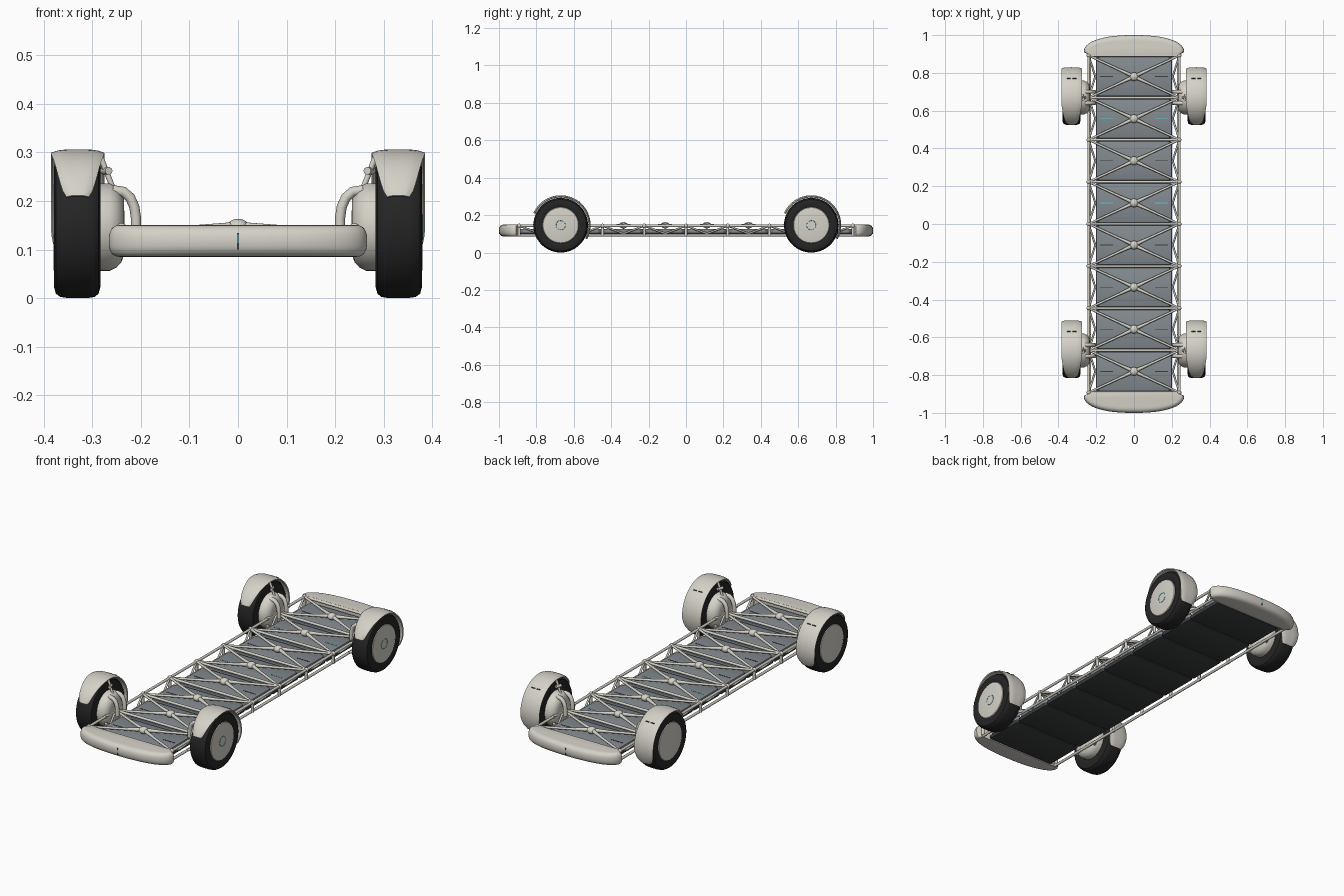
import bpy, bmesh, math
from mathutils import Vector

if "Cube" in bpy.data.objects:
    bpy.data.objects.remove(bpy.data.objects["Cube"])


def mat(name, c):
    m = bpy.data.materials.new(name)
    m.diffuse_color = (*c, 1)
    m.use_nodes = True
    m.node_tree.nodes["Principled BSDF"].inputs["Base Color"].default_value = m.diffuse_color
    return m


CREAM = mat("cream_paint", (0.66, 0.64, 0.57))
RUBBER = mat("rubber", (0.018, 0.018, 0.018))
PANEL = mat("panel_grey", (0.23, 0.26, 0.28))
DARK = mat("tray_dark", (0.045, 0.048, 0.05))
CYAN = mat("cyan_light", (0.1, 0.6, 0.75))
WZ, WY = 0.146, 0.67
BAY = 1.784 / 8


def select(ob):
    bpy.ops.object.select_all(action='DESELECT')
    ob.select_set(True)
    bpy.context.view_layer.objects.active = ob


def finish(name, bm, m, angle=35):
    bmesh.ops.recalc_face_normals(bm, faces=bm.faces)
    me = bpy.data.meshes.new(name)
    bm.to_mesh(me)
    bm.free()
    ob = bpy.data.objects.new(name, me)
    bpy.context.collection.objects.link(ob)
    me.materials.append(m)
    select(ob)
    bpy.ops.object.shade_smooth_by_angle(angle=math.radians(angle))
    return ob


def skin(bm, rings, closed=True):
    """Join consecutive point rings with quads."""
    vs = [[bm.verts.new(p) for p in r] for r in rings]
    n = len(vs[0])
    for a, b in zip(vs, vs[1:]):
        for i in range(n if closed else n - 1):
            j = (i + 1) % n
            bm.faces.new((a[i], a[j], b[j], b[i]))
    return vs


def lathe(name, profile, side, y, m, n=56):
    """Revolve (x, radius) points around the axle."""
    bm = bmesh.new()
    rings = [[(side * x, y + r * math.cos(2 * math.pi * i / n), WZ + r * math.sin(2 * math.pi * i / n))
              for i in range(n)] for x, r in profile]
    vs = skin(bm, rings)
    bm.faces.new(vs[0])
    bm.faces.new(vs[-1])
    return finish(name, bm, m)


def tubes(name, paths, radius, m=CREAM, radii=None, res=3):
    cu = bpy.data.curves.new(name, 'CURVE')
    cu.dimensions = '3D'
    cu.bevel_depth = radius
    cu.bevel_resolution = res
    cu.use_fill_caps = True
    for p in paths:
        s = cu.splines.new('POLY')
        s.points.add(len(p) - 1)
        for i, c in enumerate(p):
            s.points[i].co = (*c, 1)
            s.points[i].radius = radii[i] if radii else 1
    ob = bpy.data.objects.new(name, cu)
    bpy.context.collection.objects.link(ob)
    cu.materials.append(m)
    select(ob)
    bpy.ops.object.convert(target='MESH')
    bpy.ops.object.shade_smooth_by_angle(angle=math.radians(50))


def slab(name, hx, hy, y, z0, z1, cut, m):
    """Panel with chamfered corners and softened edges."""
    bm = bmesh.new()
    out = [(hx, hy - cut), (hx - cut, hy), (cut - hx, hy), (-hx, hy - cut),
           (-hx, cut - hy), (cut - hx, -hy), (hx - cut, -hy), (hx, cut - hy)]
    vs = skin(bm, [[(a, y + b, z) for a, b in out] for z in (z0, z1)])
    bm.faces.new(vs[0])
    bm.faces.new(vs[1])
    bmesh.ops.bevel(bm, geom=bm.edges[:], offset=0.004, segments=2, affect='EDGES', profile=0.5)
    return finish(name, bm, m)


def box(name, c, s, m):
    bm = bmesh.new()
    bmesh.ops.create_cube(bm, size=1)
    for v in bm.verts:
        v.co = Vector(c) + v.co * Vector(s)
    return finish(name, bm, m)


# Deck: battery panels, trays and marker slots
bounds = [-0.892 + BAY * i for i in range(9)]
mids = [b + BAY / 2 for b in bounds[:-1]]
for i, y in enumerate(mids):
    slab(f"tray_{i}", 0.2, 0.109, y, 0.085, 0.104, 0.006, DARK)
    slab(f"deck_panel_{i}", 0.2, 0.104, y, 0.103, 0.127, 0.016, PANEL)
    for sx in (-1, 1):
        box(f"panel_slot_{i}", (sx * 0.145, y, 0.1272), (0.07, 0.004, 0.002), CYAN if i in (4, 6) else DARK)

# Space frame: rails, cross tubes, posts and lacing
RX, ZT, ZB = 0.24, 0.143, 0.093
tubes("frame_rails", [[(s * x, -0.91, z), (s * x, 0.91, z)] for s in (-1, 1) for x, z in ((RX, ZT), (RX - 0.006, ZB))], 0.007)
tubes("cross_tubes", [[(-RX, y, ZT), (RX, y, ZT)] for y in bounds], 0.007)
tubes("frame_posts", [[(s * RX, y, ZB), (s * RX, y, ZT)] for s in (-1, 1) for y in bounds], 0.008)
tubes("side_lacing", [[(s * RX, b, ZT), (s * 0.205, y, ZB + 0.008), (s * RX, b + BAY, ZT)]
                      for s in (-1, 1) for b, y in zip(bounds, mids)], 0.0055)
tubes("deck_braces", [[(s * RX, y + t * BAY / 2, ZT), (s * 0.08, y + t * BAY / 6, 0.1445), (0, y, 0.147)]
                      for s in (-1, 1) for t in (-1, 1) for y in mids], 0.007, radii=(0.85, 0.95, 1.5))
bm = bmesh.new()
for pts in [(s * RX, y, ZT) for s in (-1, 1) for y in bounds]:
    r = bmesh.ops.create_uvsphere(bm, u_segments=12, v_segments=8, radius=0.0115)
    bmesh.ops.translate(bm, verts=r['verts'], vec=pts)
finish("rail_joints", bm, CREAM, 60)
bm = bmesh.new()
for y in mids:
    r = bmesh.ops.create_uvsphere(bm, u_segments=24, v_segments=12, radius=0.023)
    for v in r['verts']:
        v.co = (v.co.x, v.co.y + y, v.co.z * 0.75 + 0.146)
finish("brace_nodes", bm, CREAM, 60)

# Bumpers: half-ellipse plan with a rounded section
for side, label in ((-1, "front"), (1, "rear")):
    bm = bmesh.new()
    rings = []
    for k in range(13):
        ph = math.radians(-88 + 176 * k / 12)
        ins = 0.034 * (1 - math.cos(ph) ** 0.75)
        z = 0.1175 + 0.0325 * math.copysign(abs(math.sin(ph)) ** 0.8, ph)
        ring = []
        for i in range(41):
            t = math.pi * i / 40
            c, s = math.cos(t), math.sin(t)
            x = (0.266 - ins * 0.7) * math.copysign(abs(c) ** 0.85, c)
            ring.append((x, side * (0.91 + (0.09 - ins) * s ** 0.9), z))
        ring += [(-0.235, side * 0.894, z), (0.235, side * 0.894, z)]
        rings.append(ring)
    vs = skin(bm, rings)
    bm.faces.new(vs[0])
    bm.faces.new(vs[-1])
    finish(label + "_bumper", bm, CREAM, 50)
    box(label + "_bumper_seam", (0, side * 0.9985, 0.117), (0.004, 0.003, 0.034), DARK)
    box(label + "_bumper_light", (0, side * 0.999, 0.122), (0.003, 0.003, 0.018), CYAN)

# Wheel corners
TYRE = [(0.288, 0.09), (0.284, 0.105), (0.283, 0.122), (0.287, 0.137), (0.295, 0.1435), (0.31, 0.146),
        (0.35, 0.146), (0.366, 0.1435), (0.375, 0.137), (0.379, 0.122), (0.378, 0.105), (0.374, 0.095)]
COVER = [(0.30, 0.096), (0.374, 0.097), (0.378, 0.094), (0.3795, 0.088), (0.380, 0.02)]
HOUSING = [(0.234, 0.03), (0.235, 0.058), (0.240, 0.072), (0.25, 0.083), (0.264, 0.09), (0.292, 0.09)]


def fender(name, s, y):
    """Curved shell: tapered nose in front, full width down the back."""
    bm = bmesh.new()
    rings = []
    n = 36
    for k in range(n + 1):
        u = k / n
        a = math.radians(24 + 184 * u)
        hw = 0.055 * min(1, 0.42 + 0.58 * min(1, u / 0.3) ** 0.6, 0.6 + 0.4 * min(1, (1 - u) / 0.13) ** 0.5)
        sect = []
        for j in range(9):
            q = -1 + j / 4
            sect.append((q * hw, 0.160 - 0.007 * abs(q) ** 4))
        sect += [(x * 0.95, r - 0.005) for x, r in reversed(sect)]
        rings.append([(s * (0.33 + x), y - r * math.cos(a), WZ + r * math.sin(a)) for x, r in sect])
    vs = skin(bm, rings)
    bm.faces.new(vs[0])
    bm.faces.new(vs[-1])
    finish(name, bm, CREAM, 40)


for y, fr in ((-WY, "front"), (WY, "rear")):
    for s, lr in ((-1, "left"), (1, "right")):
        tag = f"{fr}_{lr}"
        lathe(tag + "_tyre", TYRE, s, y, RUBBER)
        lathe(tag + "_wheel_cover", COVER, s, y, CREAM)
        lathe(tag + "_motor_housing", HOUSING, s, y, CREAM)
        if s > 0:
            bpy.ops.mesh.primitive_torus_add(location=(0.380, y, WZ), rotation=(0, math.pi / 2, 0), major_radius=0.025,
                                             minor_radius=0.0012, major_segments=40, minor_segments=6)
            bpy.context.object.name = tag + "_hub_ring"
            bpy.context.object.data.materials.append(CYAN)
        fender(tag + "_fender", s, y)
        for d in (-0.025, 0.025):
            box(tag + "_fender_slot", (s * 0.33 + d * 0.6, y + 0.1, WZ + 0.1252), (0.02, 0.006, 0.002), DARK)
        # Swept support arms, wishbone and fender bracket
        arc = [(0.21, 0.135), (0.21, 0.165), (0.2135, 0.188), (0.222, 0.207), (0.236, 0.219), (0.258, 0.222)]
        tubes(tag + "_swept_arms", [[(s * x, y + d, z) for x, z in arc] for d in (-0.03, 0.03)], 0.0105)
        tubes(tag + "_wishbone", [[(s * 0.236, y + d, z), (s * 0.268, y + d * 0.4, z)]
                                  for d in (-0.09, 0.09) for z in (ZB + 0.004, ZT)], 0.007)
        tubes(tag + "_fender_bracket", [[(s * 0.257, y, 0.225), (s * 0.274, y, 0.268), (s * 0.285, y, 0.297)]], 0.006)
        tubes(tag + "_bracket_joint", [[(s * 0.266, y - 0.014, 0.262), (s * 0.276, y + 0.014, 0.262)]], 0.008)
